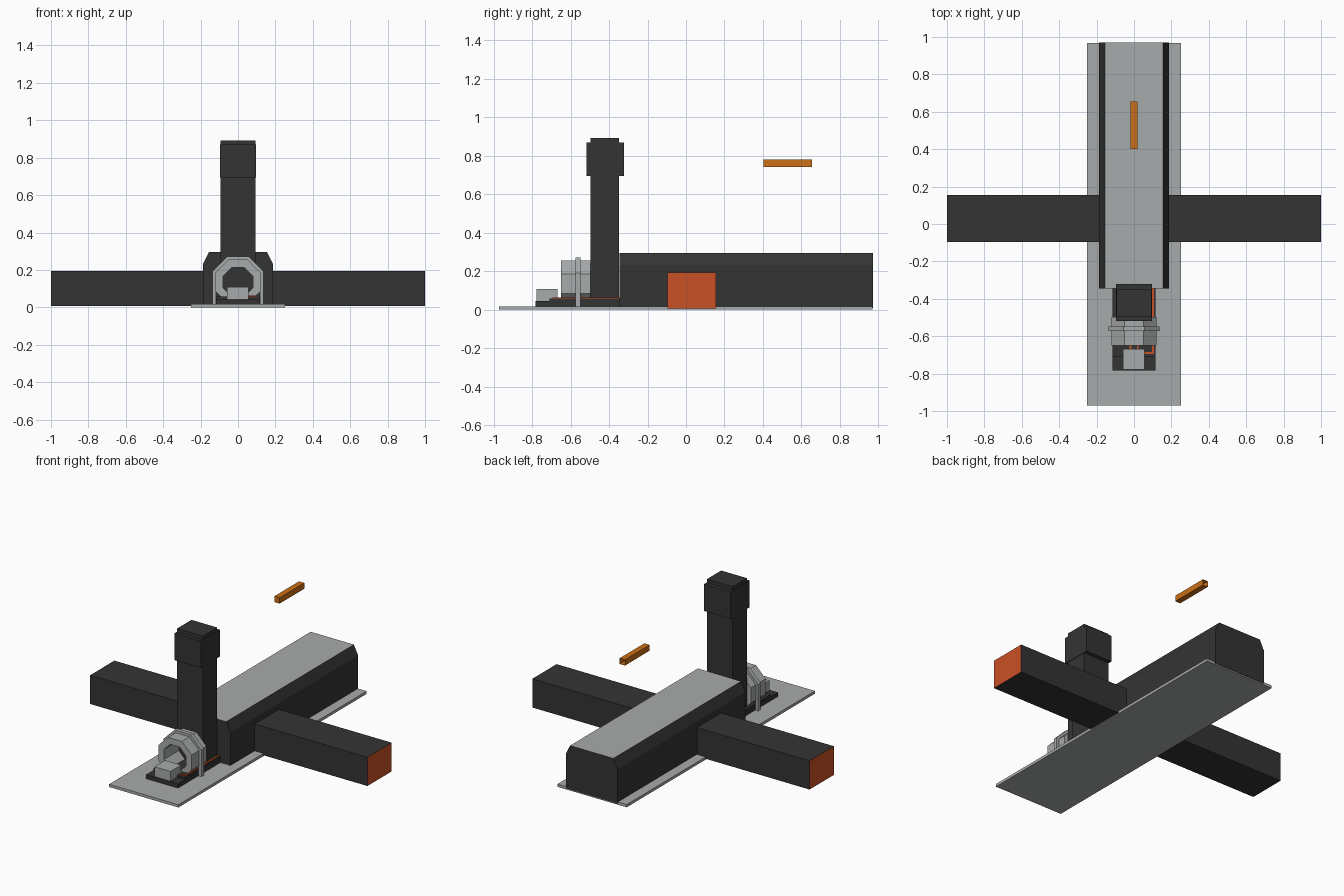
import bpy, bmesh, math

if "Cube" in bpy.data.objects:
    bpy.data.objects.remove(bpy.data.objects["Cube"])


def material(name, rgb):
    m = bpy.data.materials.new(name)
    m.diffuse_color = (*rgb, 1)
    m.use_nodes = True
    m.node_tree.nodes["Principled BSDF"].inputs["Base Color"].default_value = m.diffuse_color
    return m


GREY = material("light grey", (0.39, 0.41, 0.405))
DARK = material("charcoal", (0.034, 0.034, 0.034))
RED = material("orange red", (0.59, 0.08, 0.018))
ORANGE = material("amber", (0.60, 0.162, 0.009))


def finish(name, bm, mats, rule=None):
    bmesh.ops.recalc_face_normals(bm, faces=bm.faces)
    if rule:
        for f in bm.faces:
            f.material_index = 1 if rule(f.normal) else 0
    me = bpy.data.meshes.new(name)
    bm.to_mesh(me)
    bm.free()
    for m in mats:
        me.materials.append(m)
    ob = bpy.data.objects.new(name, me)
    bpy.context.collection.objects.link(ob)
    return ob


def prism(name, profile, y0, y1, mats, rule=None):
    """Extrude an (x, z) outline along y."""
    bm = bmesh.new()
    face = bm.faces.new([bm.verts.new((x, y0, z)) for x, z in profile])
    ext = bmesh.ops.extrude_face_region(bm, geom=[face])
    verts = [v for v in ext["geom"] if isinstance(v, bmesh.types.BMVert)]
    bmesh.ops.translate(bm, verts=verts, vec=(0, y1 - y0, 0))
    return finish(name, bm, mats, rule)


def box(name, x, y, z, mats, rule=None):
    outline = [(x[0], z[0]), (x[1], z[0]), (x[1], z[1]), (x[0], z[1])]
    return prism(name, outline, y[0], y[1], mats, rule)


def band(name, inner, outer, y0, y1, mat, closed):
    """Solid strip between two matching (x, z) outlines, extruded along y."""
    bm = bmesh.new()
    rows = [[bm.verts.new((x, y, z)) for x, z in pts]
            for pts, y in ((inner, y0), (outer, y0), (outer, y1), (inner, y1))]
    n = len(inner)
    for i in range(n if closed else n - 1):
        j = (i + 1) % n
        for k in range(4):
            a, b = rows[k], rows[(k + 1) % 4]
            bm.faces.new((a[i], a[j], b[j], b[i]))
    if not closed:
        for i in (0, n - 1):
            bm.faces.new([r[i] for r in rows])
    return finish(name, bm, [mat])


# Base plate
box("base_plate", (-0.25, 0.25), (-0.971, 0.968), (0, 0.018), [GREY])

# Long hull with chamfered shoulders and a grey roof
hull = [(-0.187, 0.008), (0.187, 0.008), (0.187, 0.232), (0.156, 0.295),
        (-0.156, 0.295), (-0.187, 0.232)]
prism("hull", hull, -0.345, 0.971, [DARK, GREY], lambda n: n.z > 0.95)

# Cross arm with coloured end faces
box("cross_arm", (-1, 1), (-0.095, 0.155), (0.006, 0.193), [DARK, RED],
    lambda n: abs(n.x) > 0.9)

# Tower and its wider head
box("tower", (-0.093, 0.093), (-0.495, -0.347), (0.03, 0.893), [DARK])
box("tower_head", (-0.096, 0.096), (-0.518, -0.322), (0.695, 0.87), [DARK])

# Stepped machine bed
box("bed_lower", (-0.115, 0.115), (-0.782, -0.34), (0.012, 0.045), [DARK])
box("bed_upper", (-0.114, 0.114), (-0.71, -0.34), (0.04, 0.058), [DARK])


# Octagonal tunnel
CZ = 0.135


def octagon(apothem):
    r = apothem / math.cos(math.pi / 8)
    angles = [math.pi / 8 + i * math.pi / 4 for i in range(8)]
    return [(r * math.cos(a), CZ + r * math.sin(a)) for a in angles]


band("tunnel_ring", octagon(0.079), octagon(0.12), -0.65, -0.497, GREY, True)


# Collar arch with straight legs around the tunnel
def arch(apothem):
    return [(apothem, 0.012)] + octagon(apothem)[:4] + [(-apothem, 0.012)]


band("collar_arch", arch(0.117), arch(0.137), -0.573, -0.548, GREY, False)

# Control box in front of the tunnel
box("control_box", (-0.059, 0.057), (-0.777, -0.667), (0.04, 0.109), [GREY])

# Thin cables lying on the bed
box("cable_long", (0.097, 0.107), (-0.694, -0.34), (0.056, 0.063), [RED])
box("cable_cross", (0.05, 0.1), (-0.694, -0.685), (0.056, 0.0625), [RED])
for i, x in enumerate((-0.018, 0.02)):
    box(f"cable_short_{i + 1}", (x - 0.005, x + 0.005), (-0.67, -0.645),
        (0.056, 0.064), [RED])

# Floating bar, hollow and open at the rear
bar = box("floating_bar", (-0.019, 0.019), (0.402, 0.656), (0.743, 0.781), [ORANGE])
bm = bmesh.new()
bm.from_mesh(bar.data)
bmesh.ops.delete(bm, geom=[f for f in bm.faces if f.normal.y > 0.9], context="FACES_ONLY")
bm.to_mesh(bar.data)
bm.free()
